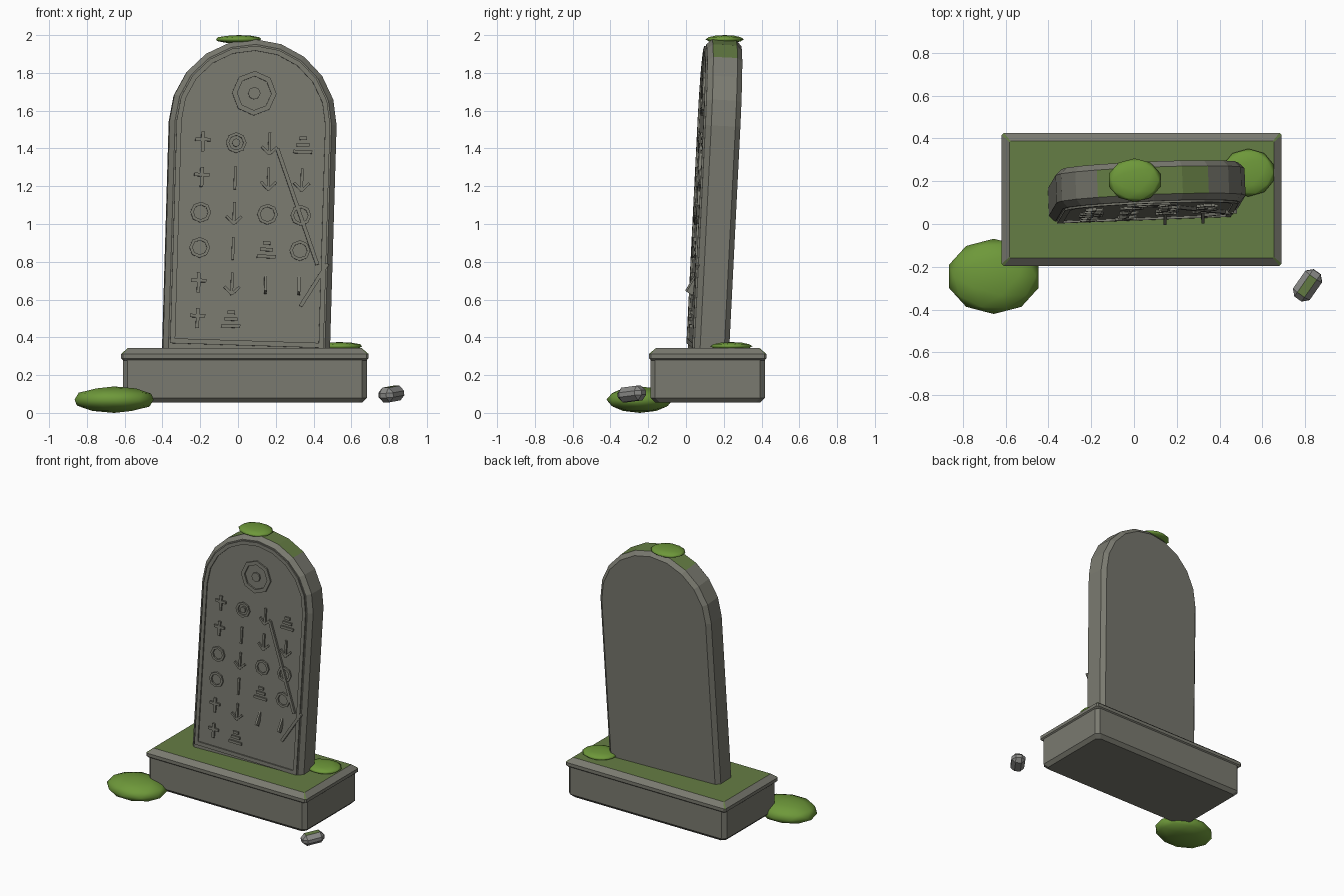
import bpy, bmesh, math
from mathutils import Matrix, Vector, Euler

if "Cube" in bpy.data.objects:
    bpy.data.objects.remove(bpy.data.objects["Cube"])


def material(name, rgb):
    m = bpy.data.materials.new(name)
    m.diffuse_color = (*rgb, 1)
    m.use_nodes = True
    m.node_tree.nodes["Principled BSDF"].inputs["Base Color"].default_value = m.diffuse_color
    return m


STONE = material("grey stone", (0.195, 0.195, 0.162))
STAIN = material("moss stain", (0.13, 0.205, 0.058))
MOSS = material("green moss", (0.155, 0.315, 0.042))
PEBBLE = material("pale rock", (0.25, 0.25, 0.24))


def finish(name, bm, mats, matrix=Matrix(), mossy=False, smooth=False):
    """Turn a bmesh into an object; mossy stains the upward-facing faces."""
    bmesh.ops.recalc_face_normals(bm, faces=bm.faces)
    bm.normal_update()
    for f in bm.faces:
        f.smooth = smooth
        f.material_index = 1 if mossy and f.normal.z > 0.8 else 0
    me = bpy.data.meshes.new(name)
    bm.to_mesh(me)
    bm.free()
    for m in mats:
        me.materials.append(m)
    ob = bpy.data.objects.new(name, me)
    bpy.context.collection.objects.link(ob)
    ob.matrix_world = matrix
    return ob


def loft(bm, rings, closed=False):
    """Join equal-length rings; cap both ends, or close the loop of rings."""
    vs = [[bm.verts.new(p) for p in r] for r in rings]
    n = len(vs[0])
    pairs = list(zip(vs, vs[1:])) + ([(vs[-1], vs[0])] if closed else [])
    for a, b in pairs:
        for i in range(n):
            j = (i + 1) % n
            bm.faces.new((a[i], a[j], b[j], b[i]))
    if not closed:
        bm.faces.new(vs[0])
        bm.faces.new(vs[-1])


# ---- plinth: body and overhanging cap, both with cut corners
def rect(hx, hy, z, cut=0.025):
    cx, cy = 0.036, 0.115
    pts = []
    for sx, sy in ((1, 1), (-1, 1), (-1, -1), (1, -1)):
        a = (cx + sx * hx, cy + sy * (hy - cut), z)
        b = (cx + sx * (hx - cut), cy + sy * hy, z)
        pts += [a, b] if sx * sy > 0 else [b, a]
    return pts


bm = bmesh.new()
loft(bm, [rect(0.622, 0.279, 0.055), rect(0.646, 0.303, 0.08), rect(0.646, 0.303, 0.285)])
finish("plinth_body", bm, [STONE])
bm = bmesh.new()
loft(bm, [rect(0.643, 0.3, 0.278, 0.01), rect(0.655, 0.311, 0.288, 0.01),
          rect(0.655, 0.311, 0.312, 0.01), rect(0.619, 0.274, 0.343, 0.005)])
finish("plinth_cap", bm, [STONE, STAIN], mossy=True)

# ---- leaning slab with round top and chamfered edges
TILT = Matrix.Translation((0.0425, 0.115, 0.34)) @ Euler(
    (math.radians(-2.8), math.radians(1.8), math.radians(2.2))).to_matrix().to_4x4()
HALF, SPRING, FACE = 0.4425, 1.195, -0.088


def arch(inset, y, bottom=-0.05):
    r = HALF - inset
    pts = [(r, y, bottom)]
    for i in range(11):
        a = math.pi * i / 10
        pts.append((r * math.cos(a), y, SPRING + r * math.sin(a)))
    return pts + [(-r, y, bottom)]


bm = bmesh.new()
loft(bm, [arch(0.028, FACE), arch(0, FACE + 0.03), arch(0, 0.07), arch(0.028, 0.0975)])
finish("slab", bm, [STONE, STAIN], TILT, mossy=True)

# raised border on the front face
bm = bmesh.new()
OUT = FACE - 0.01
loft(bm, [arch(0.036, FACE + 0.005, 0.012), arch(0.036, OUT, 0.012),
          arch(0.062, OUT, 0.038), arch(0.062, FACE + 0.005, 0.038)], closed=True)
finish("slab_border", bm, [STONE], TILT)


# ---- raised abstract marks on the front
def bar(bm, x, z, w, h, angle=0, pitch=0, rise=0.012):
    m = (Matrix.Translation((x, FACE - rise / 2 + 0.003, z)) @ Matrix.Rotation(angle, 4, 'Y')
         @ Matrix.Rotation(pitch, 4, 'X') @ Matrix.Diagonal((w, rise + 0.006, h, 1)))
    bmesh.ops.create_cube(bm, size=1, matrix=m)


def octagon(x, z, r, y):
    return [(x + r * math.cos(k * math.pi / 4), y, z + r * math.sin(k * math.pi / 4))
            for k in range(8)]


def ring(bm, x, z, r, inner):
    y0, y1 = FACE + 0.004, FACE - 0.012
    loft(bm, [octagon(x, z, r, y0), octagon(x, z, r, y1),
              octagon(x, z, inner, y1), octagon(x, z, inner, y0)], closed=True)


def boss(bm, x, z, r):
    loft(bm, [octagon(x, z, r, FACE + 0.004), octagon(x, z, r, FACE - 0.012)])


def mark(bm, kind, x, z):
    if kind == "+":
        bar(bm, x, z, 0.018, 0.105)
        bar(bm, x, z + 0.012, 0.08, 0.018, rise=0.013)
    elif kind == "o":
        ring(bm, x, z, 0.055, 0.038)
    elif kind == "@":
        ring(bm, x, z, 0.055, 0.038)
        boss(bm, x, z, 0.022)
    elif kind == "v":
        bar(bm, x, z, 0.014, 0.12)
        for s in (-1, 1):
            bar(bm, x + s * 0.02, z - 0.036, 0.014, 0.058, s * math.radians(45), rise=0.013)
    elif kind == "|":
        bar(bm, x, z, 0.014, 0.12)
    elif kind == "=":
        for dz, w in ((0.035, 0.04), (0, 0.07), (-0.037, 0.1)):
            bar(bm, x, z + dz, w, 0.018)
    elif kind == "/":  # splinter standing out from the face
        bar(bm, x, z, 0.014, 0.095, pitch=math.radians(-28), rise=0.03)


bm = bmesh.new()
for row, kinds in enumerate(("+@v=", "+|vv", "ovoo", "o|=o", "+v//", "+=")):
    for col, kind in enumerate(kinds):
        mark(bm, kind, -0.265 + 0.177 * col, 1.085 - 0.187 * row)
finish("carved_marks", bm, [STONE], TILT)

bm = bmesh.new()
ring(bm, 0, 1.35, 0.118, 0.09)
boss(bm, 0, 1.35, 0.033)
finish("medallion", bm, [STONE], TILT)

bm = bmesh.new()
for (x0, z0), (x1, z1), w in (((0.131, 1.06), (0.361, 0.452), 0.02),
                              ((0.414, 0.458), (0.278, 0.229), 0.02)):
    dx, dz = x1 - x0, z1 - z0
    bar(bm, (x0 + x1) / 2, (z0 + z1) / 2, w, math.hypot(dx, dz), math.atan2(dx, dz), rise=0.016)
finish("cracks", bm, [STONE], TILT)

# ---- moss clumps
for name, loc, size in (("moss_ground", (-0.656, -0.245, 0.07), (0.22, 0.176, 0.07)),
                        ("moss_top", (0.003, 0.205, 1.978), (0.126, 0.102, 0.022)),
                        ("moss_plinth", (0.535, 0.24, 0.353), (0.127, 0.112, 0.022))):
    bm = bmesh.new()
    bmesh.ops.create_icosphere(bm, subdivisions=2, radius=1)
    bmesh.ops.transform(bm, matrix=Matrix.Diagonal((*size, 1)), verts=bm.verts)
    finish(name, bm, [MOSS], Matrix.Translation(loc), smooth=True)

# ---- loose rock
bm = bmesh.new()
bmesh.ops.create_cube(bm, size=1, matrix=Matrix.Diagonal((0.155, 0.095, 0.078, 1)))
bmesh.ops.bevel(bm, geom=bm.edges[:], offset=0.027, segments=1, affect='EDGES')
finish("loose_rock", bm, [PEBBLE, STAIN],
       Matrix.Translation((0.812, -0.287, 0.1)) @ Matrix.Rotation(math.radians(55), 4, 'Z')
       @ Matrix.Rotation(math.radians(-6), 4, 'Y'), mossy=True)
